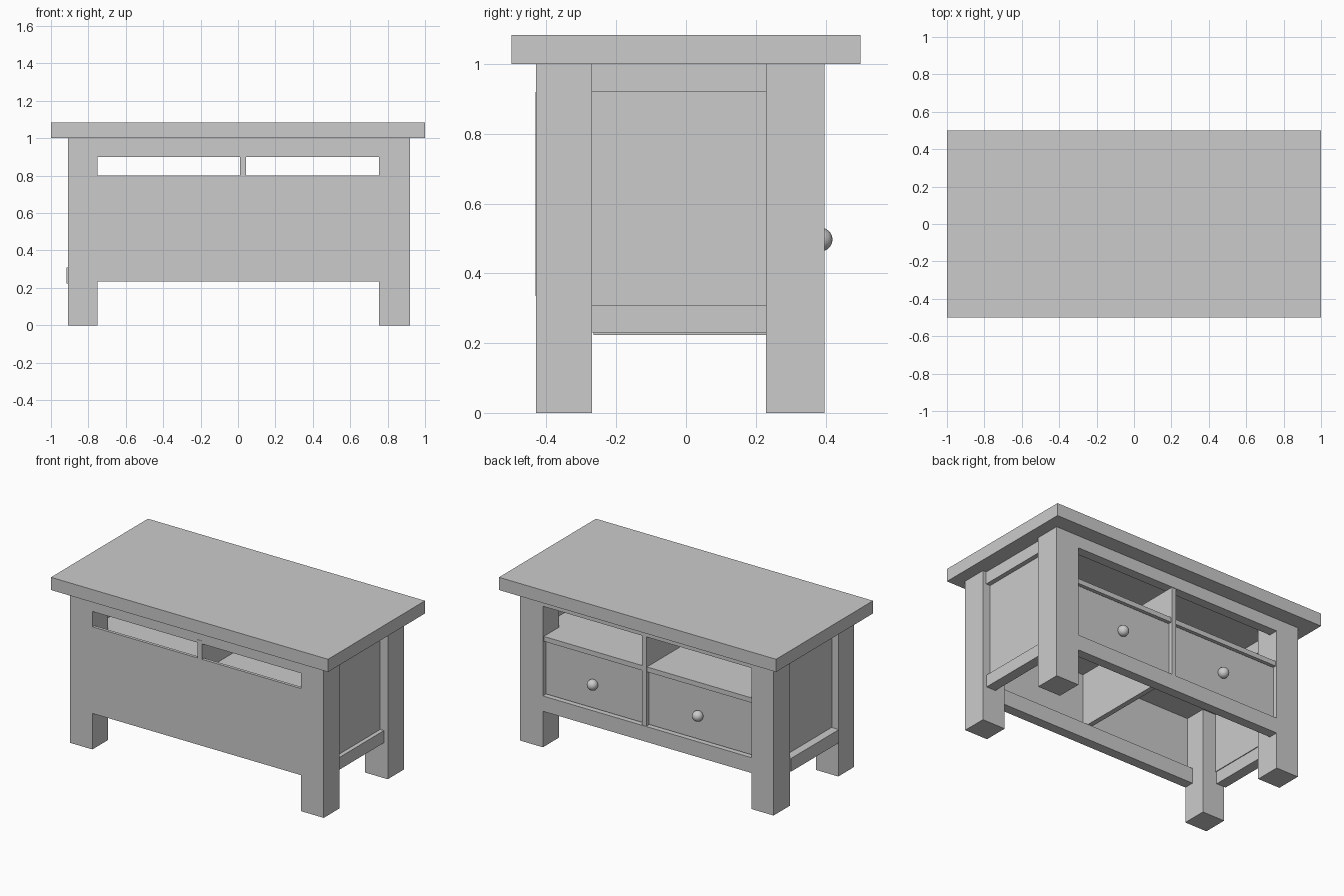
import bpy

if "Cube" in bpy.data.objects:
    bpy.data.objects.remove(bpy.data.objects["Cube"])

grey = bpy.data.materials.new("plain grey")
grey.diffuse_color = (0.6, 0.6, 0.6, 1)
grey.use_nodes = True
grey.node_tree.nodes["Principled BSDF"].inputs["Base Color"].default_value = grey.diffuse_color


def box(name, x, y, z):
    """Box from (min, max) ranges on each axis."""
    bpy.ops.mesh.primitive_cube_add(size=1, location=[(a + b) / 2 for a, b in (x, y, z)])
    ob = bpy.context.object
    ob.name = name
    ob.scale = [b - a for a, b in (x, y, z)]
    bpy.ops.object.transform_apply(location=False, rotation=False, scale=True)
    ob.data.materials.append(grey)
    return ob


XL, XR = (-0.91, -0.75), (0.755, 0.92)      # leg columns
YF, YB = (-0.43, -0.27), (0.23, 0.397)
SPAN = (XL[1], XR[0])                       # clear width between legs

# Table top and four square legs
box("table_top", (-1, 1), (-0.5, 0.5), (1.0, 1.083))
for side, x in (("left", XL), ("right", XR)):
    for end, y in (("front", YF), ("back", YB)):
        box(f"{end}_{side}_leg", x, y, (0, 1.0))

# Closed face: full panel, top and bottom rails, slot left open above the panel
box("front_panel", SPAN, (-0.43, -0.41), (0.235, 0.80))
box("front_bottom_rail", SPAN, (-0.428, -0.365), (0.235, 0.335))
box("front_top_rail", SPAN, (-0.43, -0.365), (0.90, 1.0))

# Drawer face rails
box("back_bottom_rail", SPAN, (0.335, 0.397), (0.235, 0.335))
box("back_top_rail", SPAN, (0.335, 0.397), (0.92, 1.0))

# Centre divider and shelf
box("centre_divider", (0.01, 0.043), (-0.432, 0.394), (0.335, 0.92))
box("shelf", SPAN, (-0.428, 0.388), (0.688, 0.72))
box("shelf_middle_left", (-0.86, SPAN[0]), (YF[1], YB[0]), (0.688, 0.72))
box("shelf_middle_right", (SPAN[1], 0.86), (YF[1], YB[0]), (0.688, 0.72))

# Side rails and recessed side panels
box("left_bottom_rail", (-0.918, -0.85), (-0.265, 0.23), (0.224, 0.31))
box("right_bottom_rail", (0.825, 0.892), (-0.27, 0.23), (0.23, 0.31))
for side, s in (("left", -1), ("right", 1)):
    box(f"{side}_top_rail", sorted((s * 0.83, s * 0.895)), (-0.27, 0.23), (0.92, 1.0))
    box(f"{side}_panel", sorted((s * 0.845, s * 0.865)), (-0.27, 0.23), (0.305, 0.925))

# Drawer fronts with round knobs
for side, x, kx in (("left", (-0.745, 0.005), -0.355), ("right", (0.048, 0.75), 0.405)):
    box(f"{side}_drawer_front", x, (0.35, 0.372), (0.34, 0.683))
    bpy.ops.mesh.primitive_uv_sphere_add(segments=24, ring_count=12, radius=0.034,
                                         location=(kx, 0.386, 0.497))
    knob = bpy.context.object
    knob.name = f"{side}_drawer_knob"
    knob.data.materials.append(grey)
    bpy.ops.object.shade_smooth_by_angle()
